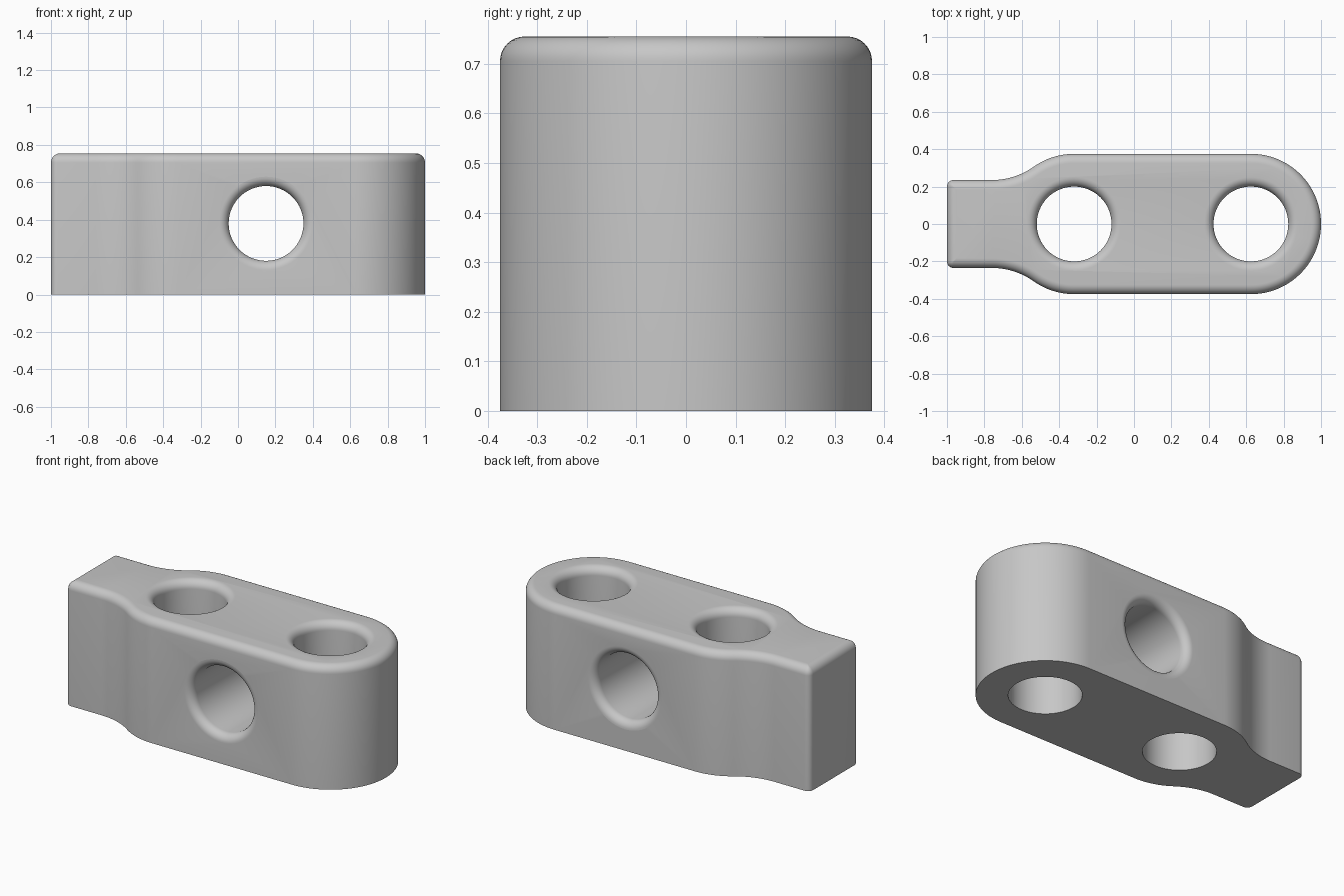
import bpy, bmesh
from math import sin, cos, pi, atan2, sqrt
from mathutils import Matrix

cube = bpy.data.objects.get("Cube")
if cube:
    bpy.data.objects.remove(cube, do_unlink=True)

# Main dimensions
HEIGHT = 0.755
RADIUS = 0.375       # rounded body
NECK = 0.235         # half width of the narrow end
FILLET = 0.05
HOLE = 0.2
FRONT_X, REAR_X, FLARE_X = 0.625, -0.32, -0.76

grey = bpy.data.materials.new("plain grey")
grey.use_nodes = True
colour = (0.57, 0.57, 0.57, 1)
grey.diffuse_color = colour
grey.node_tree.nodes["Principled BSDF"].inputs["Base Color"].default_value = colour


def arc(cx, cy, r, start, end, steps):
    return [(cx + r * cos(start + (end - start) * i / steps),
             cy + r * sin(start + (end - start) * i / steps)) for i in range(steps + 1)]


def outline(d):
    """Plan outline moved inwards by d."""
    # blend arc tangent to the neck and to the rounded body
    run = REAR_X - FLARE_X
    blend = (run ** 2 + NECK ** 2 - RADIUS ** 2) / (2 * (RADIUS - NECK))
    cy = NECK + blend
    lean = atan2(cy, -run)
    corner = max(0.035 - d, 0.002)
    half = arc(FRONT_X, 0, RADIUS - d, 0, pi / 2, 32)
    half += arc(REAR_X, 0, RADIUS - d, pi / 2, lean, 14)
    half += arc(FLARE_X, cy, blend + d, lean - pi, -pi / 2, 14)[1:]
    half += arc(-1 + d + corner, NECK - d - corner, corner, pi / 2, pi, 5)
    return half + [(x, -y) for x, y in reversed(half[1:])]


def make_object(name, bm):
    bmesh.ops.recalc_face_normals(bm, faces=bm.faces)
    mesh = bpy.data.meshes.new(name)
    bm.to_mesh(mesh)
    bm.free()
    mesh.materials.append(grey)
    ob = bpy.data.objects.new(name, mesh)
    bpy.context.collection.objects.link(ob)
    return ob


def loft(name, rings, matrix=Matrix()):
    """Skin a stack of equal rings and cap both ends."""
    bm = bmesh.new()
    loops = [[bm.verts.new(matrix @ p) for p in ring] for ring in rings]
    n = len(loops[0])
    for a, b in zip(loops, loops[1:]):
        for i in range(n):
            j = (i + 1) % n
            bm.faces.new((a[i], a[j], b[j], b[i]))
    bm.faces.new(loops[0][::-1])
    bm.faces.new(loops[-1])
    return make_object(name, bm)


from mathutils import Vector

# Body with a rounded top rim
levels = [(0, 0)]
for i in range(9):
    a = i / 8 * pi / 2
    levels.append((FILLET * (1 - cos(a)), HEIGHT - FILLET * (1 - sin(a))))
body = loft("link_body", [[Vector((x, y, z)) for x, y in outline(d)] for d, z in levels])


def mouth(z, side):
    """Rounded hole mouth at height z, from the bore outwards."""
    steps = [(HOLE + FILLET * (1 - cos(i / 8 * pi / 2)),
              z - side * FILLET * (1 - sin(i / 8 * pi / 2))) for i in range(9)]
    return steps + [(HOLE + FILLET, z + side * 0.1)]


def cutter(name, profile, matrix):
    rings = [[Vector((x, y, z)) for x, y in arc(0, 0, r, 0, 2 * pi, 64)[:-1]]
             for r, z in profile]
    ob = loft(name, rings, matrix)
    ob.hide_render = True
    return ob


# Two upright holes and one cross hole
upright = [(HOLE, -0.1)] + mouth(HEIGHT, 1)
cross = mouth(-RADIUS, -1)[::-1] + mouth(RADIUS, 1)
cutters = [
    cutter("rear_hole_cutter", upright, Matrix.Translation((REAR_X, 0, 0))),
    cutter("front_hole_cutter", upright, Matrix.Translation((FRONT_X, 0, 0))),
    cutter("cross_hole_cutter", cross,
           Matrix.Translation((0.15, 0, 0.38)) @ Matrix.Rotation(pi / 2, 4, "X")),
]
for ob in cutters:
    mod = body.modifiers.new(ob.name, "BOOLEAN")
    mod.operation = "DIFFERENCE"
    mod.solver = "EXACT"
    mod.object = ob

# Bake the holes, drop the cutters and smooth the curved faces
bpy.context.view_layer.update()
solid = bpy.data.meshes.new_from_object(body.evaluated_get(bpy.context.evaluated_depsgraph_get()))
body.modifiers.clear()
body.data = solid
for ob in cutters:
    bpy.data.objects.remove(ob, do_unlink=True)
bpy.ops.object.select_all(action="DESELECT")
body.select_set(True)
bpy.context.view_layer.objects.active = body
bpy.ops.object.shade_smooth_by_angle(angle=pi / 6)
